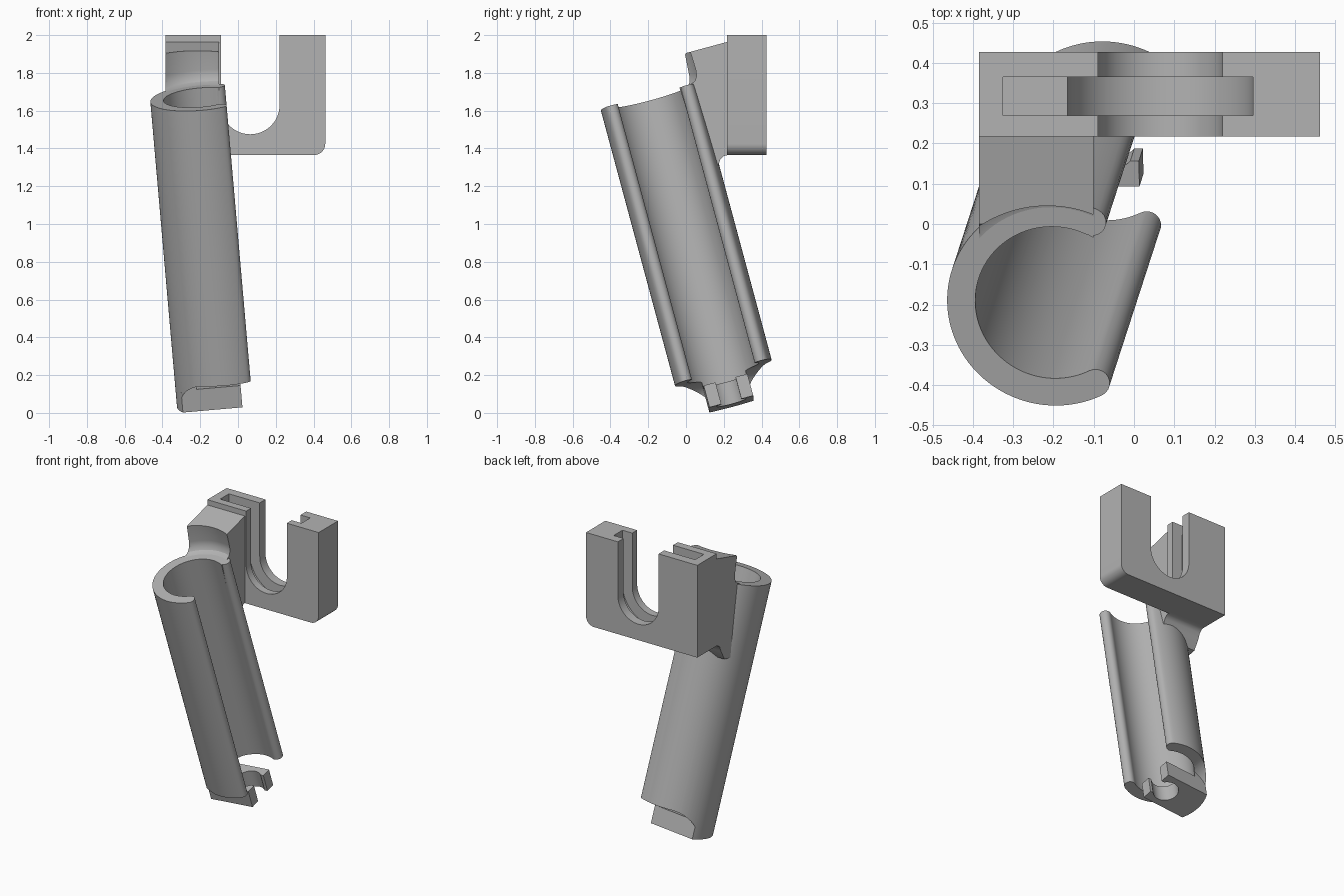
import bpy, bmesh
from math import sin, cos, radians, pi
from mathutils import Vector, Matrix

if "Cube" in bpy.data.objects:
    bpy.data.objects.remove(bpy.data.objects["Cube"])

grey = bpy.data.materials.new("plain grey")
grey.use_nodes = True
colour = (0.45, 0.45, 0.45, 1)
grey.diffuse_color = colour
grey.node_tree.nodes["Principled BSDF"].inputs["Base Color"].default_value = colour

# Leaning frame of the tube: local z runs up its axis, local x faces the opening
LENGTH = 1.68
axis = Vector((-0.084, -0.259, 0.962)).normalized()
side = Vector((axis.z, 0, -axis.x)).normalized()
back = axis.cross(side)
TILT = Matrix((side, back, axis)).transposed().to_4x4()
TILT.translation = Vector((-0.2, -0.195, 1.67)) - axis * LENGTH
UPRIGHT = Matrix.Identity(4)
OUTER, INNER = 0.265, 0.195


def arc(cx, cy, r, start, end, n):
    angles = [radians(start + (end - start) * i / n) for i in range(n + 1)]
    return [(cx + r * cos(a), cy + r * sin(a)) for a in angles]


def finish(name, bm, frame):
    bmesh.ops.recalc_face_normals(bm, faces=bm.faces)
    mesh = bpy.data.meshes.new(name)
    bm.to_mesh(mesh)
    bm.free()
    mesh.materials.append(grey)
    ob = bpy.data.objects.new(name, mesh)
    bpy.context.collection.objects.link(ob)
    ob.matrix_world = frame
    return ob


def prism(name, points, lo, hi, along="z", frame=UPRIGHT):
    """Extrude a closed outline from lo to hi along one axis."""
    place = {"x": lambda u, v, w: (w, u, v),
             "y": lambda u, v, w: (u, w, v),
             "z": lambda u, v, w: (u, v, w)}[along]
    bm = bmesh.new()
    ends = [[bm.verts.new(place(u, v, w)) for u, v in points] for w in (lo, hi)]
    for ring in ends:
        bm.faces.new(ring)
    for i in range(len(points)):
        j = (i + 1) % len(points)
        bm.faces.new((ends[0][i], ends[0][j], ends[1][j], ends[1][i]))
    return finish(name, bm, frame)


def lathe(name, profile, frame, n=96):
    """Closed solid of revolution from (radius, height) pairs."""
    bm = bmesh.new()
    rings = [[bm.verts.new((r * cos(2 * pi * i / n), r * sin(2 * pi * i / n), z))
              for i in range(n)] for r, z in profile]
    bm.faces.new(rings[0])
    bm.faces.new(rings[-1])
    for a, b in zip(rings, rings[1:]):
        for i in range(n):
            j = (i + 1) % n
            bm.faces.new((a[i], a[j], b[j], b[i]))
    return finish(name, bm, frame)


def cut(ob, cutter):
    bpy.context.view_layer.update()
    mod = ob.modifiers.new("cut", "BOOLEAN")
    mod.operation, mod.solver, mod.object = "DIFFERENCE", "EXACT", cutter
    bpy.context.view_layer.objects.active = ob
    bpy.ops.object.modifier_apply(modifier=mod.name)
    bpy.data.objects.remove(cutter)


# Open tube with rounded lips
LIP = 64
mid, half = (OUTER + INNER) / 2, (OUTER - INNER) / 2
lip_x, lip_y = mid * cos(radians(LIP)), mid * sin(radians(LIP))
section = arc(0, 0, OUTER, LIP, 360 - LIP, 72)
section += arc(lip_x, -lip_y, half, -LIP, 180 - LIP, 10)[1:-1]
section += arc(0, 0, INNER, 360 - LIP, LIP, 72)
section += arc(lip_x, lip_y, half, 180 + LIP, 360 + LIP, 10)[1:-1]
tube = prism("open_tube", section, 0, LENGTH, "z", TILT)

# Rounded cut-outs on both sides of the tube's foot
CLIP = 0.12
window = [(-0.245, -0.1)] + arc(-0.115, 0.035, 0.13, 180, 90, 12) + [(0.4, 0.165), (0.4, -0.1)]
for lo, hi in ((-0.4, -CLIP), (CLIP, 0.4)):
    cut(tube, prism("foot_cutter", window, lo, hi, "y", TILT))

# Foot clip with a round socket open to the side
END = 0.08
outline = arc(0, 0, OUTER, 153, 207, 16) + [(END, -CLIP), (END, -0.055)]
outline += arc(0, 0, 0.08, -43, -317, 32) + [(END, 0.055), (END, CLIP)]
clip = prism("foot_clip", outline, 0, 0.12, "z", TILT)

# U-shaped bracket with one rounded lower corner
L, R, LOW, TOP = -0.385, 0.462, 1.365, 2.0
FRONT, REAR = 0.217, 0.427
SLOT_X, SLOT_Z, SLOT_R = 0.065, 1.63, 0.155
u_shape = [(L, TOP), (L, LOW)] + arc(R - 0.06, LOW + 0.06, 0.06, -90, 0, 10) + [(R, TOP)]
u_shape += [(SLOT_X + SLOT_R, TOP)] + arc(SLOT_X, SLOT_Z, SLOT_R, 0, -180, 40)
u_shape += [(SLOT_X - SLOT_R, TOP)]
bracket = prism("u_bracket", u_shape, FRONT, REAR, "y")

# Groove following the slot, and its shallow extension across the wide leg
GROOVE = SLOT_R + 0.075
groove = arc(SLOT_X, SLOT_Z, GROOVE, 0, -180, 40)
groove = [(SLOT_X + GROOVE, 2.1)] + groove + [(SLOT_X - GROOVE, 2.1)]
cut(bracket, prism("groove_cutter", groove, 0.27, 0.365, "y"))
shelf = [(-0.325, 1.93), (0, 1.93), (0, 2.1), (-0.325, 2.1)]
cut(bracket, prism("shelf_cutter", shelf, 0.27, 0.365, "y"))

# Neck joining the tube to the bracket, hollowed to follow the bore and rim
neck_side = [(0.24, LOW), (0.24, 1.97), (0.0, 1.905), (-0.11, 1.72), (0.03, 1.22),
             (0.13, 1.24), (0.17, 1.31), (0.182, 1.343), (0.2, 1.36), (0.22, LOW)]
neck = prism("neck", neck_side, L, -0.1, "x")
cut(neck, lathe("bore_cutter", [(0.196, 0.5), (0.196, LENGTH + 0.1)], TILT))
rim = [(OUTER - 0.02, LENGTH), (0.275, LENGTH + 0.012), (0.291, LENGTH + 0.035),
       (0.296, LENGTH + 0.07), (0.296, LENGTH + 0.4)]
cut(neck, lathe("rim_cutter", rim, TILT))

# Smooth round surfaces, keep hard edges
bpy.ops.object.select_all(action="DESELECT")
for ob in (tube, clip, bracket, neck):
    ob.select_set(True)
bpy.context.view_layer.objects.active = tube
bpy.ops.object.shade_smooth_by_angle(angle=radians(30))
